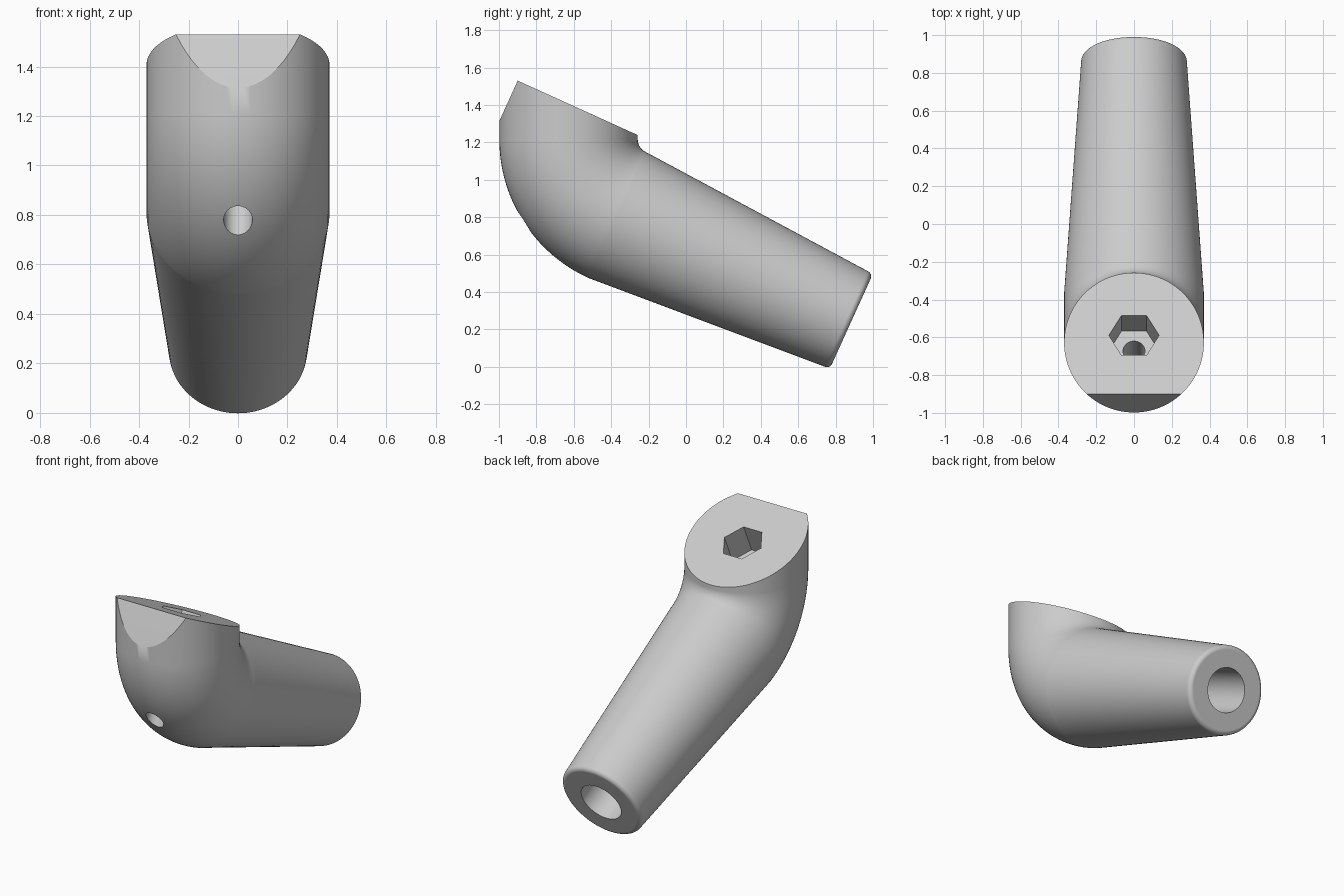
import bpy, bmesh, math
from math import sin, cos, radians
from mathutils import Vector

if "Cube" in bpy.data.objects:
    bpy.data.objects.remove(bpy.data.objects["Cube"], do_unlink=True)

TILT = radians(65.6)          # tilt of the handle axis from vertical
SIDES = 96


def axis(b):
    """Direction of a tube leaning by b from vertical, towards the front."""
    return Vector((0, -sin(b), cos(b)))


def outward(b):
    return Vector((0, -cos(b), -sin(b)))


def loft(rings, sides):
    """Closed solid through circles given as (centre, lean, radius)."""
    bm = bmesh.new()
    loops = []
    for centre, b, r in rings:
        angles = [2 * math.pi * i / sides for i in range(sides)]
        loops.append([bm.verts.new(centre + r * (cos(t) * Vector((1, 0, 0)) + sin(t) * outward(b)))
                      for t in angles])
    for low, high in zip(loops, loops[1:]):
        for i in range(sides):
            j = (i + 1) % sides
            bm.faces.new((low[i], low[j], high[j], high[i]))
    bm.faces.new(loops[0])
    bm.faces.new(loops[-1])
    bmesh.ops.recalc_face_normals(bm, faces=bm.faces)
    return bm


def to_object(bm, name):
    mesh = bpy.data.meshes.new(name)
    bm.to_mesh(mesh)
    bm.free()
    obj = bpy.data.objects.new(name, mesh)
    bpy.context.collection.objects.link(obj)
    return obj


def slice_off(bm, point, normal):
    """Cut away everything beyond a plane and close the cut."""
    cut = bmesh.ops.bisect_plane(bm, geom=bm.verts[:] + bm.edges[:] + bm.faces[:],
                                 plane_co=point, plane_no=normal, clear_outer=True)
    edges = [g for g in cut["geom_cut"] if isinstance(g, bmesh.types.BMEdge)]
    bmesh.ops.edgeloop_fill(bm, edges=edges)


handle_dir = axis(TILT)
up_dir = -outward(TILT)
R_TUBE, R_BEND, R_END, FILLET = 0.37, 0.443, 0.28, 0.03
pivot = Vector((0, -0.185, 1.215))
joint = pivot + R_BEND * outward(TILT)
end = joint - 1.375 * handle_dir

# Tapered handle with a rounded end rim
rings = []
for k in range(7):
    a = radians(15 * k)
    rings.append((end + FILLET * (1 - cos(a)) * handle_dir, TILT, R_END - FILLET * (1 - sin(a))))
# Bend from the handle to the upright head
for k in range(29):
    b = TILT * (1 - k / 28)
    rings.append((pivot + R_BEND * outward(b), b, R_TUBE))
rings.append((rings[-1][0] + Vector((0, 0, 0.6)), 0, R_TUBE))

# Slanted top face and flat front of the head
body = loft(rings, SIDES)
corner = Vector((0, -0.9, 1.53))
slice_off(body, corner, up_dir)
slice_off(body, corner, handle_dir)
bmesh.ops.recalc_face_normals(body, faces=body.faces)
elbow = to_object(body, "elbow_handle")

# Hexagonal socket, bolt hole below it, and bore in the handle end
socket = Vector((0, -0.59, 1.388))
lean = TILT - math.pi / 2
cutters = [
    to_object(loft([(socket - 0.2 * up_dir, lean, 0.133), (socket + 0.2 * up_dir, lean, 0.133)], 6),
              "hex_socket_cutter"),
    to_object(loft([(socket - 1.2 * up_dir, lean, 0.058), (socket - 0.1 * up_dir, lean, 0.058)], 40),
              "bolt_hole_cutter"),
    to_object(loft([(end - 0.2 * handle_dir, TILT, 0.14), (end + 0.9 * handle_dir, TILT, 0.14)], 56),
              "bore_cutter"),
]
bpy.ops.object.select_all(action="DESELECT")
elbow.select_set(True)
bpy.context.view_layer.objects.active = elbow
for cutter in cutters:
    cutter.hide_render = True
    mod = elbow.modifiers.new(cutter.name, "BOOLEAN")
    mod.operation = "DIFFERENCE"
    mod.solver = "EXACT"
    mod.object = cutter
    bpy.ops.object.modifier_apply(modifier=mod.name)
    bpy.data.objects.remove(cutter, do_unlink=True)

# Plain grey finish
grey = bpy.data.materials.new("light_grey")
grey.use_nodes = True
colour = (0.6, 0.6, 0.6, 1)
grey.diffuse_color = colour
grey.node_tree.nodes["Principled BSDF"].inputs["Base Color"].default_value = colour
elbow.data.materials.clear()
elbow.data.materials.append(grey)
for face in elbow.data.polygons:
    face.material_index = 0

bpy.ops.object.shade_smooth_by_angle(angle=radians(25))
weighted = elbow.modifiers.new("flat_face_normals", "WEIGHTED_NORMAL")
weighted.keep_sharp = True
